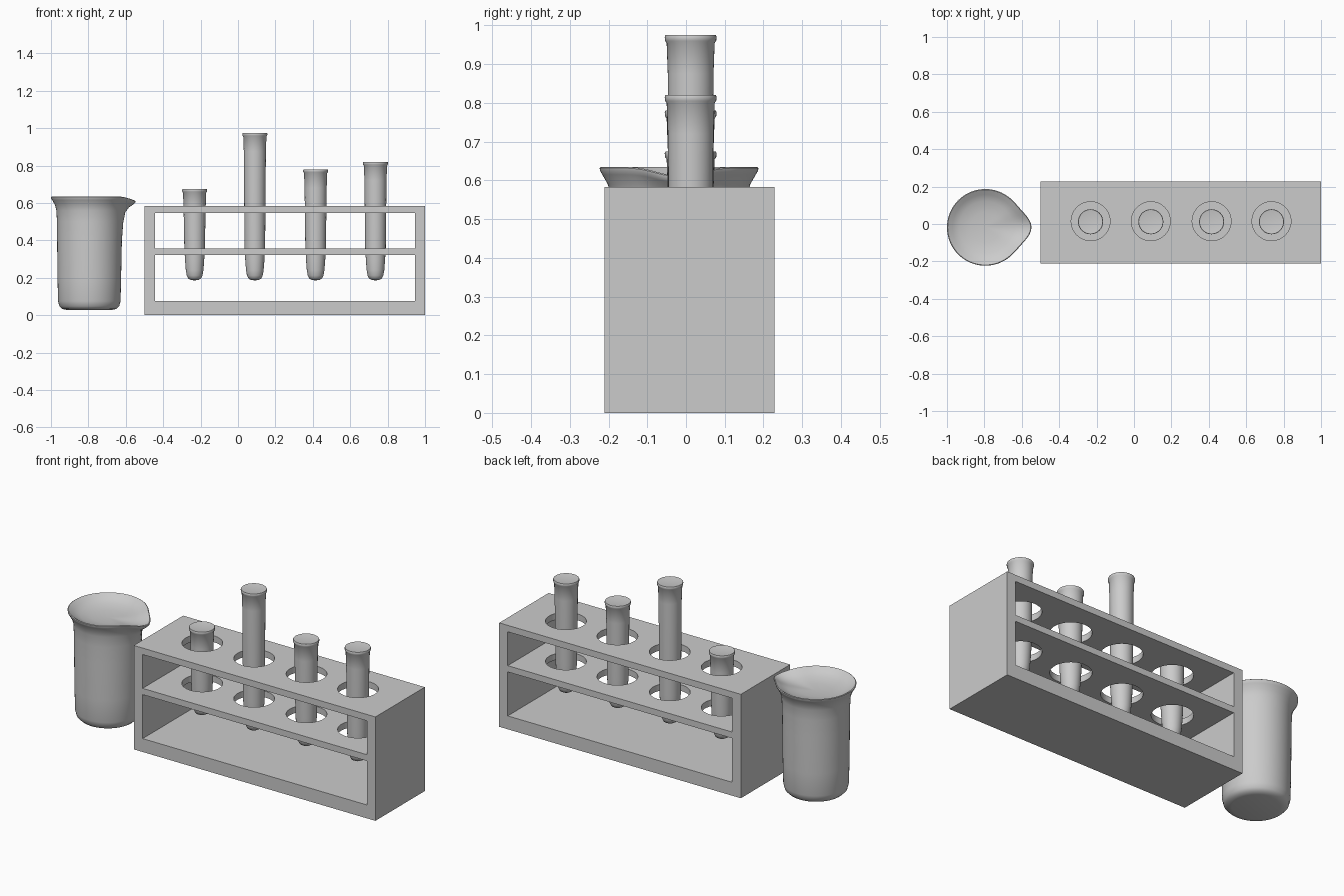
import bpy, bmesh, math

if "Cube" in bpy.data.objects:
    bpy.data.objects.remove(bpy.data.objects["Cube"])

grey = bpy.data.materials.new("light_grey")
grey.diffuse_color = (0.6, 0.6, 0.6, 1)
grey.use_nodes = True
grey.node_tree.nodes["Principled BSDF"].inputs["Base Color"].default_value = grey.diffuse_color

TUBE_X = (-0.232, 0.09, 0.415, 0.735)
TUBE_TOP = (0.675, 0.975, 0.78, 0.82)


def make_object(name, bm):
    bmesh.ops.recalc_face_normals(bm, faces=bm.faces)
    me = bpy.data.meshes.new(name)
    bm.to_mesh(me)
    bm.free()
    me.materials.append(grey)
    ob = bpy.data.objects.new(name, me)
    bpy.context.collection.objects.link(ob)
    return ob


def box(name, x0, x1, y0, y1, z0, z1):
    bm = bmesh.new()
    bmesh.ops.create_cube(bm, size=1)
    for v in bm.verts:
        v.co = ((x0 + x1) / 2 + v.co.x * (x1 - x0),
                (y0 + y1) / 2 + v.co.y * (y1 - y0),
                (z0 + z1) / 2 + v.co.z * (z1 - z0))
    return make_object(name, bm)


def activate(ob):
    bpy.ops.object.select_all(action='DESELECT')
    ob.select_set(True)
    bpy.context.view_layer.objects.active = ob


def cut(target, cutter):
    mod = target.modifiers.new("cut", 'BOOLEAN')
    mod.operation = 'DIFFERENCE'
    mod.solver = 'EXACT'
    mod.object = cutter
    activate(target)
    bpy.ops.object.modifier_apply(modifier=mod.name)
    bpy.data.objects.remove(cutter)


def smooth(ob, angle):
    activate(ob)
    bpy.ops.object.shade_smooth_by_angle(angle=math.radians(angle))


def lathe(name, profile, cx, cy, sides):
    """Profile of (radius, z, spout); radius 0 closes the ends."""
    bm = bmesh.new()
    rings = []
    for r, z, spout in profile:
        if r == 0:
            rings.append([bm.verts.new((cx, cy, z))] * sides)
            continue
        ring = []
        for i in range(sides):
            a = 2 * math.pi * i / sides
            d = min(a, 2 * math.pi - a)
            g = spout * math.exp(-(d / 0.36) ** 2)
            rr = r + 0.042 * g
            ring.append(bm.verts.new((cx + rr * math.cos(a), cy + rr * math.sin(a), z - 0.022 * g)))
        rings.append(ring)
    for lo, hi in zip(rings, rings[1:]):
        for i in range(sides):
            j = (i + 1) % sides
            quad = list(dict.fromkeys((lo[i], lo[j], hi[j], hi[i])))
            bm.faces.new(quad)
    return make_object(name, bm)


# rack: one block with two windows and a row of holes through both shelves
rack = box("rack", -0.5, 1.0, -0.21, 0.228, 0, 0.583)
for z0, z1 in ((0.075, 0.322), (0.357, 0.547)):
    cut(rack, box("window_cutter", -0.445, 0.947, -0.4, 0.4, z0, z1))
for x in TUBE_X:
    cut(rack, lathe("hole_cutter", [(0, 0.2, 0), (0.104, 0.2, 0), (0.104, 0.7, 0), (0, 0.7, 0)],
                    x, 0.015, 48))
smooth(rack, 30)

# test tubes: rounded foot, slight taper, small lip
for n, (x, top) in enumerate(zip(TUBE_X, TUBE_TOP), 1):
    profile = [(0, 0.186, 0), (0.02, 0.188, 0), (0.034, 0.196, 0), (0.042, 0.212, 0),
               (0.047, 0.24, 0), (0.051, 0.29, 0), (0.055, 0.36, 0), (0.059, top - 0.1, 0),
               (0.062, top - 0.02, 0), (0.066, top - 0.015, 0), (0.067, top - 0.005, 0),
               (0.065, top, 0), (0.06, top - 0.001, 0), (0, top - 0.004, 0)]
    smooth(lathe(f"test_tube_{n}", profile, x, 0.012, 40), 40)

# beaker: rounded base, straight wall, flared rim with pouring spout, shallow dished top
beaker = lathe("beaker", [
    (0, 0.027, 0), (0.12, 0.028, 0), (0.145, 0.033, 0), (0.16, 0.048, 0), (0.167, 0.075, 0),
    (0.17, 0.2, 0), (0.172, 0.4, 0.05), (0.173, 0.5, 0.2), (0.176, 0.56, 0.4), (0.184, 0.59, 0.65),
    (0.198, 0.615, 0.95), (0.204, 0.625, 1), (0.205, 0.632, 1), (0.201, 0.635, 1),
    (0.195, 0.632, 0.95), (0.175, 0.617, 0.75), (0.14, 0.602, 0.4), (0.08, 0.592, 0.1),
    (0, 0.589, 0)], -0.795, -0.018, 72)
smooth(beaker, 50)
